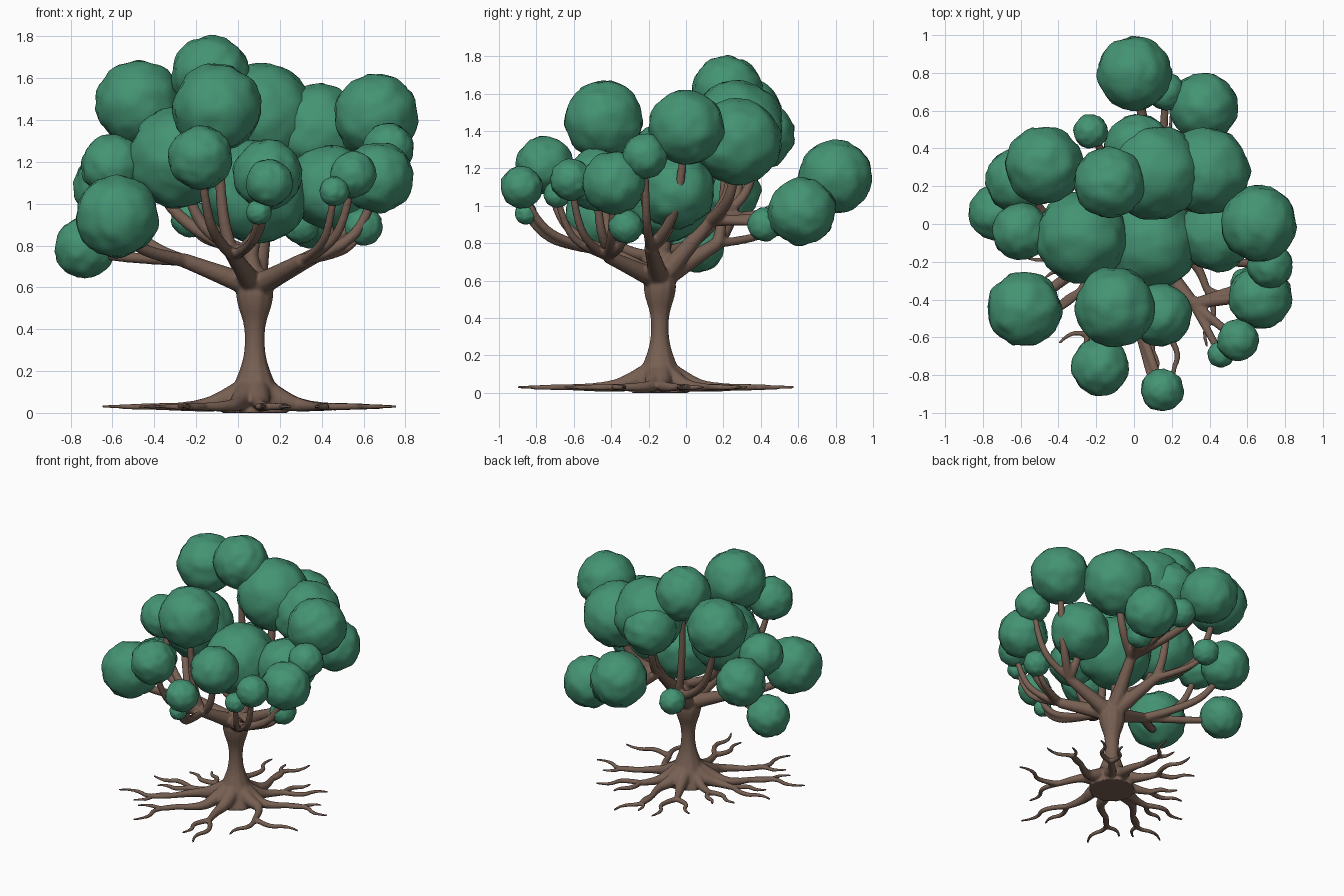
import bpy, bmesh
from math import radians, cos, sin
from mathutils import Vector, noise

if "Cube" in bpy.data.objects:
    bpy.data.objects.remove(bpy.data.objects["Cube"])


def material(name, rgb):
    m = bpy.data.materials.new(name)
    m.diffuse_color = (*rgb, 1)
    m.use_nodes = True
    m.node_tree.nodes["Principled BSDF"].inputs["Base Color"].default_value = m.diffuse_color
    return m


bark = material("brown bark", (0.185, 0.115, 0.085))
leaf = material("green leaves", (0.058, 0.295, 0.172))

# Wood: tapered tubes, later fused by a voxel remesh
wood = bpy.data.curves.new("trunk_branches_roots", 'CURVE')
wood.dimensions = '3D'
wood.bevel_depth = 1
wood.bevel_resolution = 3
wood.resolution_u = 6
wood.use_fill_caps = True


def tube(points, radii):
    s = wood.splines.new('NURBS')
    s.points.add(len(points) - 1)
    for p, co, r in zip(s.points, points, radii):
        p.co = (*co, 1)
        p.radius = r
    s.order_u = 3
    s.use_endpoint_u = True


BASE = Vector((0.08, -0.14, 0))
UP = Vector((0, 0, 1))
CROWN = BASE + UP * 0.6

# Trunk: flared at the base, swelling below the limbs
trunk_radii = [0.16, 0.125, 0.085, 0.055, 0.047, 0.053, 0.085, 0.095, 0.04]
tube([BASE + UP * 0.69 * i / 8 for i in range(9)], trunk_radii)


# Roots: each leaves the flare, wriggles and forks into two tips
def root(angle, reach, turn, wriggle):
    def at(dist, deg, z=0.03):
        a = radians(deg)
        return BASE + Vector((cos(a), sin(a), 0)) * dist + UP * z
    fork = at(reach * .53, angle + turn * .4)
    tube([BASE + UP * 0.13, at(reach * .2, angle, 0.055),
          at(reach * .37, angle + wriggle), fork], [0.07, 0.048, 0.026, 0.021])
    for tip, w in ((at(reach, angle), wriggle), (at(reach * .87, angle + turn), -wriggle)):
        d = tip - fork
        bend = d.cross(UP) * w * 0.025
        tube([fork, fork + d * .4 + bend, fork + d * .7 - bend * .5, tip],
             [0.02, 0.017, 0.014, 0.008])


roots = [(10, .69, 13), (43, .64, 15), (81, .73, 11), (103, .67, 23), (163, .52, -17),
         (183, .66, 12), (206, .81, 12), (242, .79, -16), (283, .78, -11), (343, .69, -42)]
for i, (angle, reach, turn) in enumerate(roots):
    root(angle, reach, turn, 8 if i % 2 else -8)

# Crown: a limb runs to a hub, then one twig sweeps out and up to each leaf ball
seed = 0


def limb(name, hub, balls):
    global seed
    hub = Vector(hub)
    tube([CROWN, CROWN.lerp(hub, .5), hub], [0.06, 0.044, 0.036])
    bm = bmesh.new()
    for x, y, z, r in balls:
        seed += 1
        centre = Vector((x, y, z))
        d = centre - hub
        out = Vector((d.x, d.y, 0))
        tube([hub, hub + out * .45 + UP * d.z * .12, hub + out * .85 + UP * d.z * .45, centre],
             [0.018 + r * k for k in (.08, .06, .04, 0)])
        # lumpy leaf ball
        shift = Vector((3.7, 1.3, 2.1)) * seed
        for v in bmesh.ops.create_icosphere(bm, subdivisions=4, radius=1)["verts"]:
            n = v.co.normalized()
            lump = 1 + .06 * noise.noise(n * 2.5 + shift) + .035 * noise.noise(n * 6 + shift)
            v.co = centre + n * r * lump
    me = bpy.data.meshes.new("foliage_" + name)
    bm.to_mesh(me)
    bm.free()
    me.materials.append(leaf)
    me.shade_smooth()
    bpy.context.collection.objects.link(bpy.data.objects.new("foliage_" + name, me))


limb("left", (-.26, -.21, .73),
     [(-.73, .06, .79, .145), (-.58, -.45, .94, .197), (-.6, -.04, 1.18, .15), (-.62, .23, 1.08, .168)])
limb("front", (-.02, -.4, .75),
     [(-.1, -.44, 1.46, .21), (-.18, -.755, 1.22, .152), (.15, -.88, 1.1, .112),
      (.1, -.855, .96, .06), (.14, -.48, 1.14, .165)])
limb("right_front", (.31, -.42, .73),
     [(.67, -.385, 1.125, .168), (.55, -.615, 1.14, .11), (.46, -.69, 1.06, .07), (.6, -.32, .89, .09)])
limb("right", (.42, -.19, .78),
     [(.66, 0, 1.42, .2), (.44, -.05, 1.08, .2), (.72, -.22, 1.265, .12)])
limb("back", (.13, .13, .92),
     [(0, .8, 1.155, .195), (.37, .62, .97, .18), (.17, .7, 1, .1), (.3, .42, .9, .09),
      (.11, .27, 1.42, .25), (.02, .4, 1.38, .18), (.38, .28, 1.345, .23)])
limb("back_left", (-.05, .17, .8),
     [(-.23, .49, .93, .09), (-.475, .31, 1.48, .205), (-.13, .22, 1.615, .187)])
limb("middle", (.06, -.12, .76),
     [(-.28, -.07, 1.22, .24), (.09, -.1, 1.06, .25)])

# Fuse trunk, limbs and roots into one smooth skin
tree = bpy.data.objects.new("trunk_branches_roots", wood)
bpy.context.collection.objects.link(tree)
bpy.context.view_layer.objects.active = tree
tree.select_set(True)
bpy.ops.object.convert(target='MESH')
tree = bpy.context.object
fuse = tree.modifiers.new("fuse", 'REMESH')
fuse.mode = 'VOXEL'
fuse.voxel_size = 0.009
fuse.use_smooth_shade = True
soften = tree.modifiers.new("soften", 'SMOOTH')
soften.iterations = 5
bpy.ops.object.convert(target='MESH')
tree = bpy.context.object
tree.data.materials.clear()
tree.data.materials.append(bark)
tree.data.shade_smooth()
